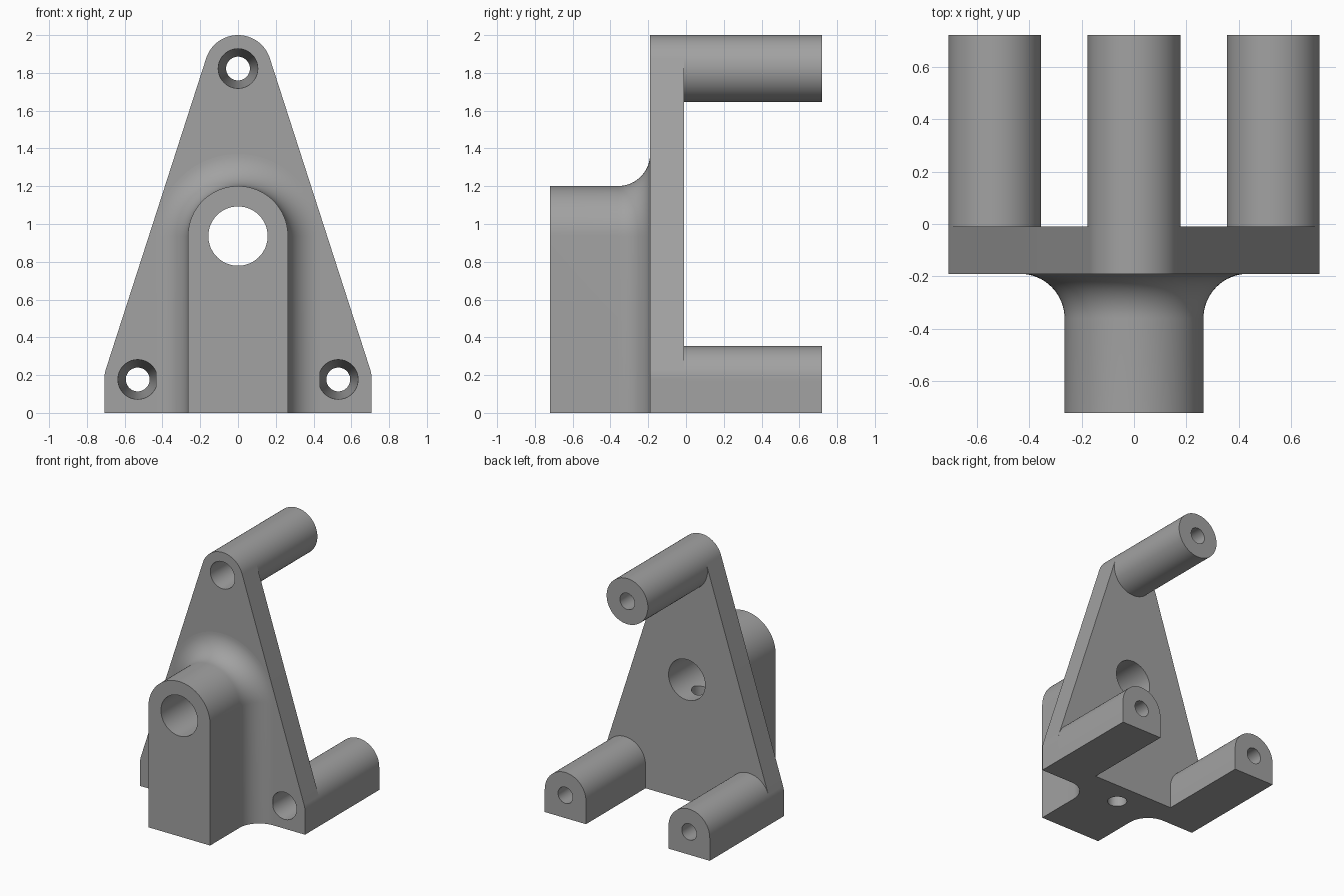
import bpy, bmesh, math

if "Cube" in bpy.data.objects:
    bpy.data.objects.remove(bpy.data.objects["Cube"])

FRONT, PLATE_F, PLATE_B, BACK = -0.72, -0.19, -0.01, 0.72
R = 0.177                       # post radius
POST_X, TOP_Z = 0.531, 2 - R    # post centres
BORE_Z = 0.936

grey = bpy.data.materials.new("grey")
grey.diffuse_color = (0.36, 0.36, 0.36, 1)
grey.use_nodes = True
grey.node_tree.nodes["Principled BSDF"].inputs["Base Color"].default_value = grey.diffuse_color


def arc(cx, cz, r, a0, a1, n):
    return [(cx + r * math.cos(a0 + (a1 - a0) * i / n),
             cz + r * math.sin(a0 + (a1 - a0) * i / n)) for i in range(n + 1)]


def circle(cx, cz, r, n=64):
    return arc(cx, cz, r, 0, math.tau, n)[:-1]


def arch(cx, cz, r, n=40):
    """Round-topped outline standing on the ground."""
    return [(cx + r, 0)] + arc(cx, cz, r, 0, math.pi, n) + [(cx - r, 0)]


def loft(name, sections):
    """Solid through (y, outline) sections along the y axis."""
    bm = bmesh.new()
    rings = [[bm.verts.new((x, y, z)) for x, z in pts] for y, pts in sections]
    for a, b in zip(rings, rings[1:]):
        for i in range(len(a)):
            j = (i + 1) % len(a)
            bm.faces.new((a[i], a[j], b[j], b[i]))
    bm.faces.new(rings[0])
    bm.faces.new(rings[-1])
    bmesh.ops.recalc_face_normals(bm, faces=bm.faces)
    me = bpy.data.meshes.new(name)
    bm.to_mesh(me)
    bm.free()
    ob = bpy.data.objects.new(name, me)
    bpy.context.collection.objects.link(ob)
    me.materials.append(grey)
    return ob


def finish(ob, cutters, hidden_y=None):
    """Cut the holes, drop the cap buried against the plate, shade."""
    bpy.ops.object.select_all(action='DESELECT')
    bpy.context.view_layer.objects.active = ob
    ob.select_set(True)
    for c in cutters:
        m = ob.modifiers.new("hole", 'BOOLEAN')
        m.operation, m.solver, m.object = 'DIFFERENCE', 'EXACT', c
        bpy.ops.object.modifier_apply(modifier=m.name)
    if hidden_y is not None:
        bm = bmesh.new()
        bm.from_mesh(ob.data)
        buried = [f for f in bm.faces
                  if all(abs(v.co.y - hidden_y) < 1e-4 for v in f.verts)]
        bmesh.ops.delete(bm, geom=buried, context='FACES')
        bm.to_mesh(ob.data)
        bm.free()
    bpy.ops.object.shade_smooth_by_angle(angle=math.radians(30))


# Cutters: main bore, vertical drain hole, three tapered screw holes
bore = loft("bore_cutter", [(-1, circle(0, BORE_Z, 0.157)), (1, circle(0, BORE_Z, 0.157))])
drain = loft("drain_cutter", [(-0.85, circle(0, 0.19, 0.07, 32)), (0.1, circle(0, 0.19, 0.07, 32))])
drain.rotation_euler.x = -math.pi / 2   # stand the cylinder upright
drain.location = (0, 0, 0)


def screw_cutter(cx, cz):
    slope = (0.063 - 0.105) / (BACK - PLATE_F)
    return loft("screw_cutter", [(y, circle(cx, cz, 0.105 + slope * (y - PLATE_F), 48))
                                 for y in (PLATE_F - 0.05, BACK + 0.05)])


centres = {"top_post": (0, TOP_Z), "left_post": (-POST_X, R), "right_post": (POST_X, R)}
screws = {k: screw_cutter(*c) for k, c in centres.items()}

# Upright cutter: swap axes directly so the hole runs from the base into the bore
drain.rotation_euler.x = 0
for v in drain.data.vertices:
    x, y, z = v.co
    v.co = (x, -z, -y)
drain.data.flip_normals()
bm = bmesh.new()
bm.from_mesh(drain.data)
bmesh.ops.recalc_face_normals(bm, faces=bm.faces)
bm.to_mesh(drain.data)
bm.free()
bpy.context.view_layer.update()

# Triangular plate with rounded top
lean = math.atan2(POST_X, TOP_Z - R)
side = [(2 * R + POST_X - R, 0)] + arc(POST_X, R, R, 0, lean, 8)
outline = (side + arc(0, TOP_Z, R, lean, math.pi - lean, 40)
           + [(-x, z) for x, z in reversed(side)])
plate = loft("plate", [(PLATE_F, outline), (PLATE_B, outline)])
finish(plate, [bore, drain] + list(screws.values()))

# Round-topped bearing block flaring into the plate
W, F = 0.265, 0.17
sections = [(FRONT, arch(0, BORE_Z, W))]
for i in range(17):
    t = math.pi / 2 * i / 16
    sections.append((PLATE_F - F + F * math.sin(t),
                     arch(0, BORE_Z, W + F * (1 - math.cos(t)))))
block = loft("bearing_block", sections)
finish(block, [bore, drain], PLATE_F)

# Three posts behind the plate
for name, (cx, cz) in centres.items():
    shape = circle(cx, cz, R) if name == "top_post" else arch(cx, cz, R)
    post = loft(name, [(PLATE_B, shape), (BACK, shape)])
    finish(post, [screws[name]], PLATE_B)

# Remove the cutters
for c in [bore, drain] + list(screws.values()):
    bpy.data.objects.remove(c)
